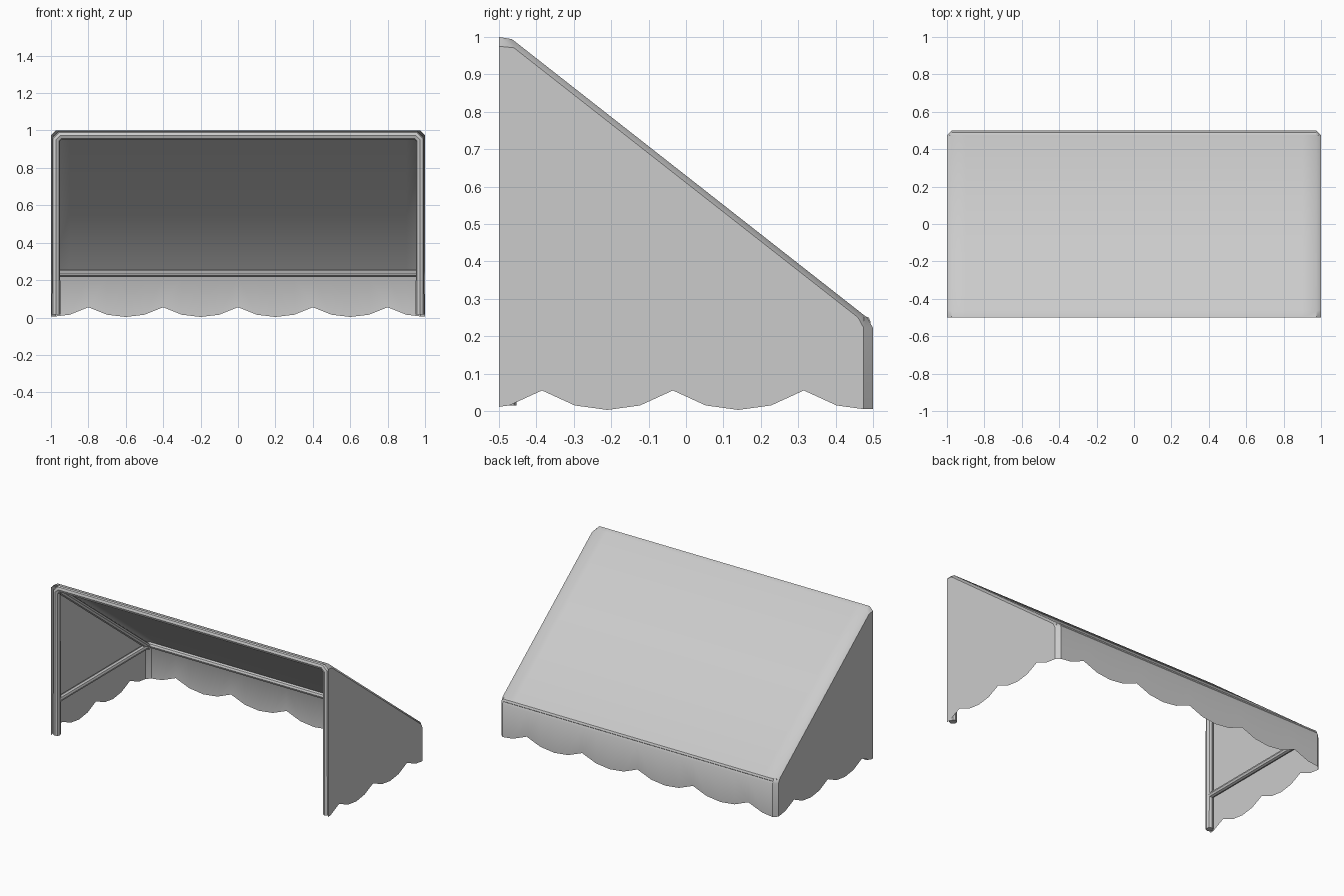
import bpy, bmesh, math

cube = bpy.data.objects.get("Cube")
if cube:
    bpy.data.objects.remove(cube)

grey = bpy.data.materials.new("light_grey")
grey.use_nodes = True
grey.diffuse_color = (0.6, 0.6, 0.6, 1)
grey.node_tree.nodes["Principled BSDF"].inputs["Base Color"].default_value = (0.6, 0.6, 0.6, 1)


def smooth(obj):
    bpy.ops.object.select_all(action="DESELECT")
    obj.select_set(True)
    bpy.context.view_layer.objects.active = obj
    bpy.ops.object.shade_smooth_by_angle(angle=math.radians(40))


def scallop(v, low, period):
    """Height of the wavy hem, lowest at v = low."""
    t = abs((v - low + period / 2) % period - period / 2) / (period / 2)
    return 0.003 + (0.024 * t if t < 0.5 else 0.012 + 0.08 * (t - 0.5))


def stops(start, end, low, period):
    """Hem breakpoints between start and end."""
    step = period / 4
    inner = [low + i * step for i in range(-20, 21)]
    return [start] + [v for v in inner if start + 0.003 < v < end - 0.003] + [end]


# Cloth: half of the roof, back valance and side, mirrored across x
BEVEL = 0.025
roof = [(-0.5, 1.0), (-0.465, 0.994), (0.484, 0.25), (0.5, 0.222)]
side = [(-0.5, 0.975), (-0.46, 0.971), (0.46, 0.25), (0.475, 0.222)]
bm = bmesh.new()

# roof and valance in columns, ending at the bevelled edge
columns = []
for x in stops(0, 1 - BEVEL, 0.2, 0.4):
    points = roof + [(0.5, scallop(x, 0.2, 0.4))]
    columns.append([bm.verts.new((x, y, z)) for y, z in points])

# side outline with its hem
rim = [bm.verts.new((1, y, z)) for y, z in side]
hem = [bm.verts.new((1, y, scallop(y, 0.14, 0.35)))
       for y in reversed(stops(-0.5, 0.475, 0.14, 0.35))]
columns.append(rim + hem[:1])

for a, b in zip(columns, columns[1:]):
    for i in range(len(a) - 1):
        bm.faces.new((a[i], b[i], b[i + 1], a[i + 1]))
bm.faces.new(rim + hem)
bmesh.ops.recalc_face_normals(bm, faces=bm.faces)
if sum(f.normal.z * f.calc_area() for f in bm.faces) < 0:
    bmesh.ops.reverse_faces(bm, faces=bm.faces)

mesh = bpy.data.meshes.new("awning_cloth")
bm.to_mesh(mesh)
bm.free()
mesh.materials.append(grey)
cloth = bpy.data.objects.new("awning_cloth", mesh)
bpy.context.collection.objects.link(cloth)
smooth(cloth)
mirror = cloth.modifiers.new("Mirror", "MIRROR")
mirror.use_axis[0] = True
mirror.merge_threshold = 0.0005


# Frame of round tubes
def tube(name, points, radius):
    curve = bpy.data.curves.new(name, "CURVE")
    curve.dimensions = "3D"
    curve.bevel_depth = radius
    curve.bevel_resolution = 2
    curve.use_fill_caps = True
    spline = curve.splines.new("POLY")
    spline.points.add(len(points) - 1)
    for p, co in zip(spline.points, points):
        p.co = (*co, 1)
    curve.materials.append(grey)
    obj = bpy.data.objects.new(name, curve)
    bpy.context.collection.objects.link(obj)
    bpy.ops.object.select_all(action="DESELECT")
    obj.select_set(True)
    bpy.context.view_layer.objects.active = obj
    bpy.ops.object.convert(target="MESH")
    smooth(bpy.context.object)


FRONT, EDGE = -0.476, 0.973
half = [(EDGE, FRONT, 0.015), (EDGE, FRONT, 0.95), (0.95, FRONT, EDGE)]
tube("front_frame", half + [(-x, y, z) for x, y, z in reversed(half)], 0.023)
tube("back_bar", [(-EDGE, 0.476, 0.237), (EDGE, 0.476, 0.237)], 0.018)
for name, s in (("left", 1), ("right", -1)):
    x = s * EDGE
    tube(name + "_side_bar", [(x, FRONT, 0.237), (x, 0.476, 0.237)], 0.018)
    tube(name + "_roof_bar", [(x, FRONT, 0.962), (x, 0.47, 0.225)], 0.018)
